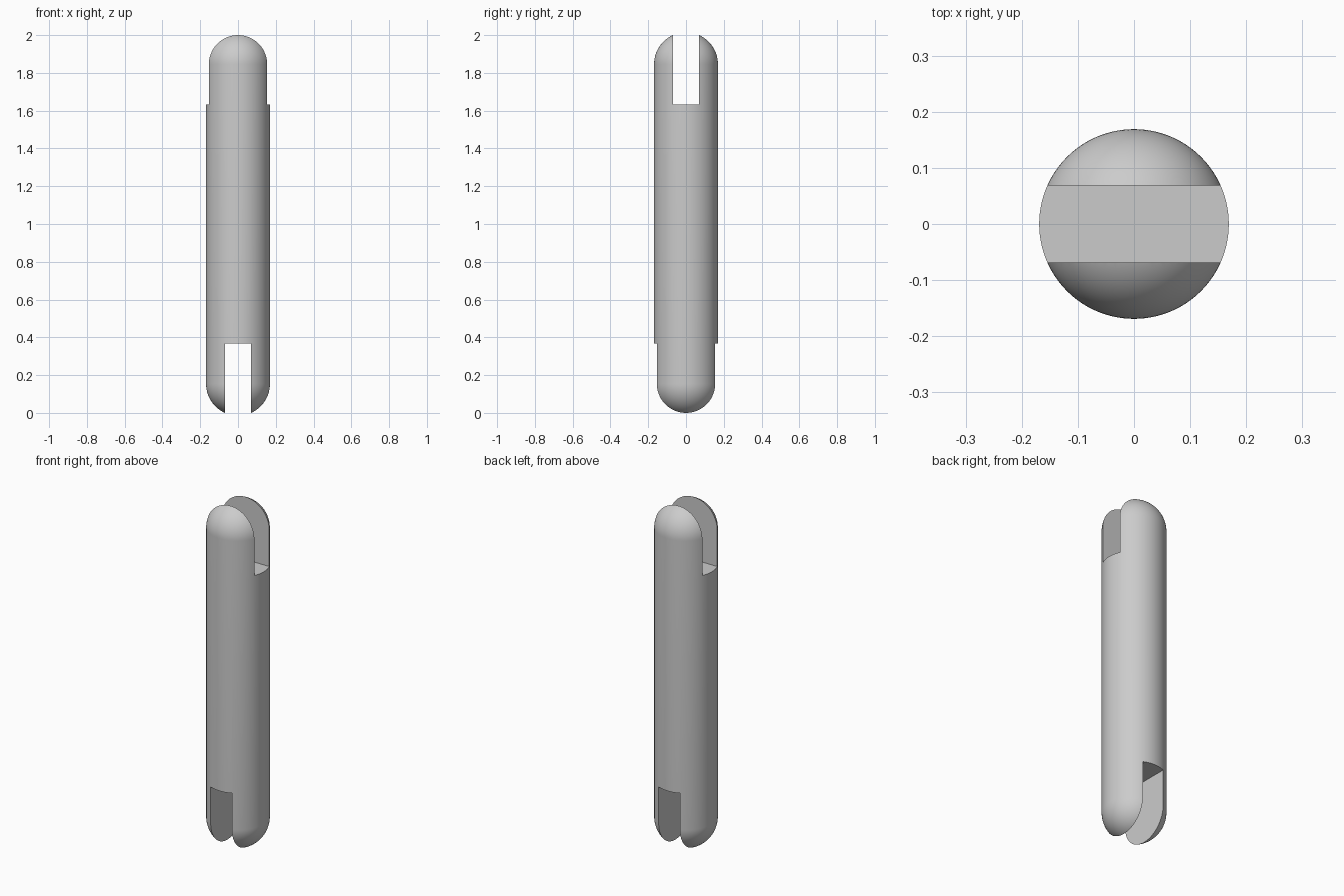
import bpy, bmesh, math

if "Cube" in bpy.data.objects:
    bpy.data.objects.remove(bpy.data.objects["Cube"])

R = 0.169        # rod radius
H = 0.069        # half width of the slots
D = 0.367        # slot depth
C = math.sqrt(R * R - H * H)   # dome centre distance from each end
SEG, RINGS = 128, 24

# Rod with domed ends: half profile spun round the z axis
profile = []
for centre, a0, a1 in ((C, -90, 0), (2 - C, 0, 90)):
    for i in range(RINGS + 1):
        a = math.radians(a0 + (a1 - a0) * i / RINGS)
        profile.append((R * math.cos(a), 0, centre + R * math.sin(a)))
bm = bmesh.new()
verts = [bm.verts.new(p) for p in profile]
edges = [bm.edges.new(pair) for pair in zip(verts, verts[1:])]
bmesh.ops.spin(bm, geom=verts + edges, cent=(0, 0, 0), axis=(0, 0, 1),
               angle=math.tau, steps=SEG, use_duplicate=False)
bmesh.ops.remove_doubles(bm, verts=bm.verts, dist=1e-5)
bmesh.ops.recalc_face_normals(bm, faces=bm.faces)
mesh = bpy.data.meshes.new("slotted_rod")
bm.to_mesh(mesh)
bm.free()
rod = bpy.data.objects.new("slotted_rod", mesh)
bpy.context.collection.objects.link(rod)
bpy.context.view_layer.objects.active = rod


def cut_slot(name, z0, z1, size_x, size_y):
    """Cut a through slot in one end of the rod."""
    bpy.ops.mesh.primitive_cube_add(size=1, location=(0, 0, (z0 + z1) / 2))
    cutter = bpy.context.object
    cutter.name = name
    cutter.scale = (size_x, size_y, z1 - z0)
    cutter.hide_render = True
    bpy.context.view_layer.objects.active = rod
    mod = rod.modifiers.new(name, 'BOOLEAN')
    mod.operation = 'DIFFERENCE'
    mod.solver = 'EXACT'
    mod.object = cutter
    bpy.ops.object.modifier_apply(modifier=name)
    bpy.data.objects.remove(cutter)


# Top slot runs along x, bottom slot runs along y
cut_slot("top_slot", 2 - D, 2.3, 1, 2 * H)
cut_slot("bottom_slot", -0.3, D, 2 * H, 1)

# Smooth shading with crisp slot edges
bpy.ops.object.select_all(action='DESELECT')
rod.select_set(True)
bpy.context.view_layer.objects.active = rod
bpy.ops.object.shade_smooth_by_angle(angle=math.radians(30))
